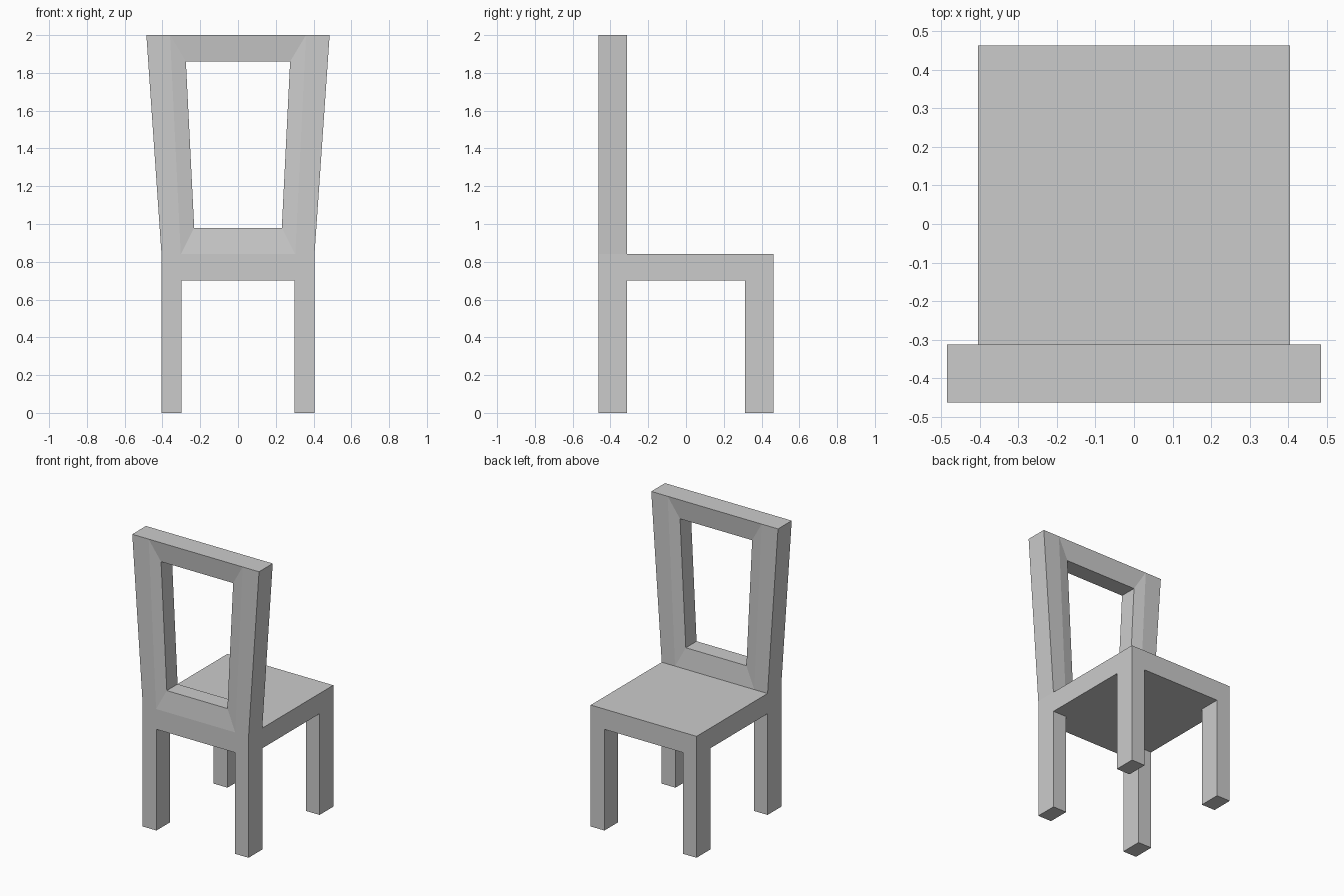
import bpy
import bmesh

if "Cube" in bpy.data.objects:
    bpy.data.objects.remove(bpy.data.objects["Cube"], do_unlink=True)

grey = bpy.data.materials.new("plain grey")
grey.use_nodes = True
grey.diffuse_color = (0.6, 0.6, 0.6, 1)
grey.node_tree.nodes["Principled BSDF"].inputs["Base Color"].default_value = (0.6, 0.6, 0.6, 1)

HALF_X, HALF_Y = 0.405, 0.463      # seat footprint
LEG_X, LEG_Y = 0.105, 0.15         # leg thickness
SEAT_LOW, SEAT_TOP, TOP = 0.7, 0.84, 2.0


def finish(name, bm):
    bmesh.ops.recalc_face_normals(bm, faces=bm.faces)
    mesh = bpy.data.meshes.new(name)
    bm.to_mesh(mesh)
    bm.free()
    mesh.materials.append(grey)
    obj = bpy.data.objects.new(name, mesh)
    bpy.context.collection.objects.link(obj)
    return obj


def box(name, low, high):
    bm = bmesh.new()
    bmesh.ops.create_cube(bm, size=1)
    for v in bm.verts:
        v.co = [a + (b - a) * (c + 0.5) for a, b, c in zip(low, high, v.co)]
    return finish(name, bm)


# Seat slab
box("seat", (-HALF_X, -HALF_Y, SEAT_LOW), (HALF_X, HALF_Y, SEAT_TOP))

# Four straight legs flush with the seat corners
for side, sx in (("left", 1), ("right", -1)):
    for end, sy in (("front", -1), ("rear", 1)):
        xs = sorted((sx * HALF_X, sx * (HALF_X - LEG_X)))
        ys = sorted((sy * HALF_Y, sy * (HALF_Y - LEG_Y)))
        box(f"{end}_{side}_leg", (xs[0], ys[0], 0), (xs[1], ys[1], SEAT_LOW))


# Flared open backrest with faces sloping gently in to the opening
def ring(bm, bottom, top, y):
    """Corners in order: bottom right, bottom left, top left, top right."""
    corners = ((-bottom[0], bottom[1]), bottom, top, (-top[0], top[1]))
    return [bm.verts.new((x, y, z)) for x, z in corners]


bm = bmesh.new()
INSET = 0.016
outer, middle, hole = [], [], []
for y, inward in ((-HALF_Y, 1), (-HALF_Y + LEG_Y, -1)):
    outer.append(ring(bm, (HALF_X, SEAT_TOP), (0.485, TOP), y))
    middle.append(ring(bm, (0.303, SEAT_TOP), (0.36, TOP), y))
    hole.append(ring(bm, (0.232, 0.98), (0.276, 1.86), y + inward * INSET))

for o, m, h in zip(outer, middle, hole):
    for a, b in ((1, 2), (3, 0)):                    # flat side bands
        bm.faces.new((o[a], o[b], m[b], m[a]))
    for i in range(4):                               # sloping bands
        j = (i + 1) % 4
        bm.faces.new((m[i], m[j], h[j], h[i]))
for i in range(4):                                   # walls of the opening
    j = (i + 1) % 4
    bm.faces.new((hole[0][i], hole[0][j], hole[1][j], hole[1][i]))
for a, b in ((1, 2), (3, 0)):                        # outer sides
    bm.faces.new((outer[0][a], outer[0][b], outer[1][b], outer[1][a]))
for a, b in ((0, 1), (2, 3)):                        # underside and top
    bm.faces.new((outer[0][a], middle[0][a], middle[0][b], outer[0][b],
                  outer[1][b], middle[1][b], middle[1][a], outer[1][a]))
finish("backrest", bm)
